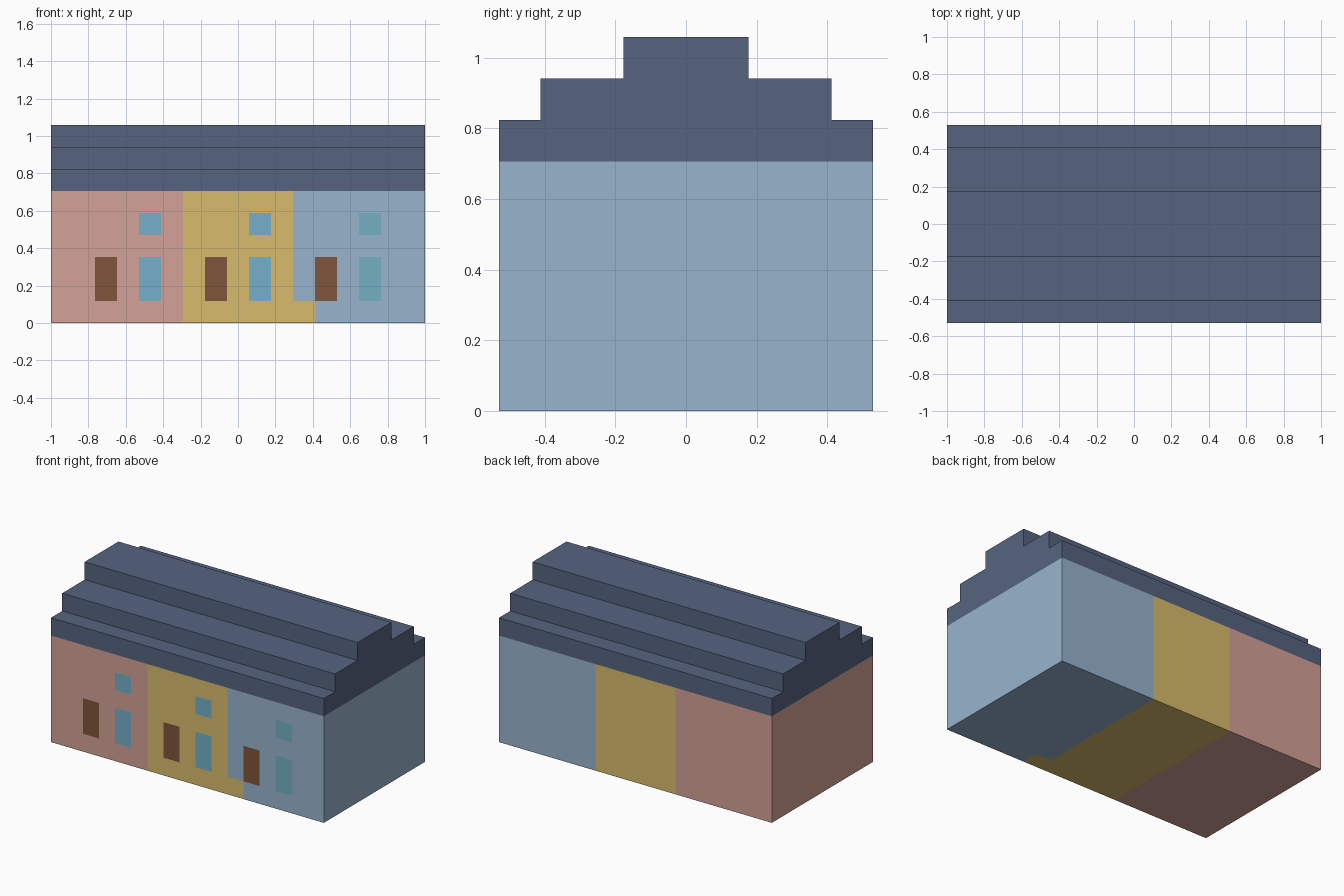
import bpy

if "Cube" in bpy.data.objects:
    bpy.data.objects.remove(bpy.data.objects["Cube"])

U = 2 / 17            # one block; the model is 17 x 9 x 9 blocks
NX, NY = 17, 9


def linear(hex_code):
    def f(c):
        c /= 255
        return c / 12.92 if c <= 0.04045 else ((c + 0.055) / 1.055) ** 2.4
    return [f(int(hex_code[i:i + 2], 16)) for i in (0, 2, 4)] + [1]


def material(name, hex_code):
    m = bpy.data.materials.new(name)
    m.diffuse_color = linear(hex_code)
    m.use_nodes = True
    m.node_tree.nodes["Principled BSDF"].inputs["Base Color"].default_value = m.diffuse_color
    return m


def box(name, lo, hi, mat=None):
    """Box between two block corners, counted from the front left bottom."""
    size = [(b - a) * U for a, b in zip(lo, hi)]
    mid = [(a + b) / 2 * U for a, b in zip(lo, hi)]
    bpy.ops.mesh.primitive_cube_add(size=1, location=(mid[0] - NX * U / 2, mid[1] - NY * U / 2, mid[2]))
    ob = bpy.context.object
    ob.name = ob.data.name = name
    ob.scale = size
    bpy.ops.object.transform_apply(location=False, rotation=False, scale=True)
    if mat:
        ob.data.materials.append(mat)
    return ob


def inlay(wall, name, x, z0, z1, mat, below=0):
    """Cut a one-block-deep pocket in the front wall and fill it flush."""
    cutter = box("cutter", (x, -1, z0 - below), (x + 1, 1, z1))
    mod = wall.modifiers.new("pocket", 'BOOLEAN')
    mod.operation = 'DIFFERENCE'
    mod.solver = 'EXACT'
    mod.object = cutter
    bpy.context.view_layer.objects.active = wall
    bpy.ops.object.modifier_apply(modifier=mod.name)
    bpy.data.objects.remove(cutter)
    box(name, (x, 0, z0), (x + 1, 1, z1), mat)


pink = material("pink_plaster", "D4A297")
yellow = material("yellow_plaster", "D8BC6C")
blue = material("blue_plaster", "98B4CE")
slate = material("slate", "566480")
wood = material("door_wood", "80553B")
glass = material("glass", "74B0CA")
teal_glass = material("teal_glass", "74B0C4")

# Three terraced houses, each with a door and two windows
for label, x0, x1, door_x, wall_mat, pane in (
        ("pink", 0, 6, 2, pink, glass),
        ("yellow", 6, 11, 7, yellow, glass),
        ("blue", 11, 17, 12, blue, teal_glass)):
    house = box(label + "_house", (x0, 0, 0), (x1, NY, 6), wall_mat)
    inlay(house, label + "_door", door_x, 1, 3, wood)
    inlay(house, label + "_lower_window", door_x + 2, 1, 3, pane)
    inlay(house, label + "_upper_window", door_x + 2, 4, 5, pane)

# Yellow corner block set into the foot of the blue house
inlay(house, "yellow_corner_block", 11, 0, 1, yellow, below=1)

# Stepped roof
for i, inset in enumerate((0, 1, 3)):
    box(f"roof_step_{i + 1}", (0, inset, 6 + i), (NX, NY - inset, 7 + i), slate)
